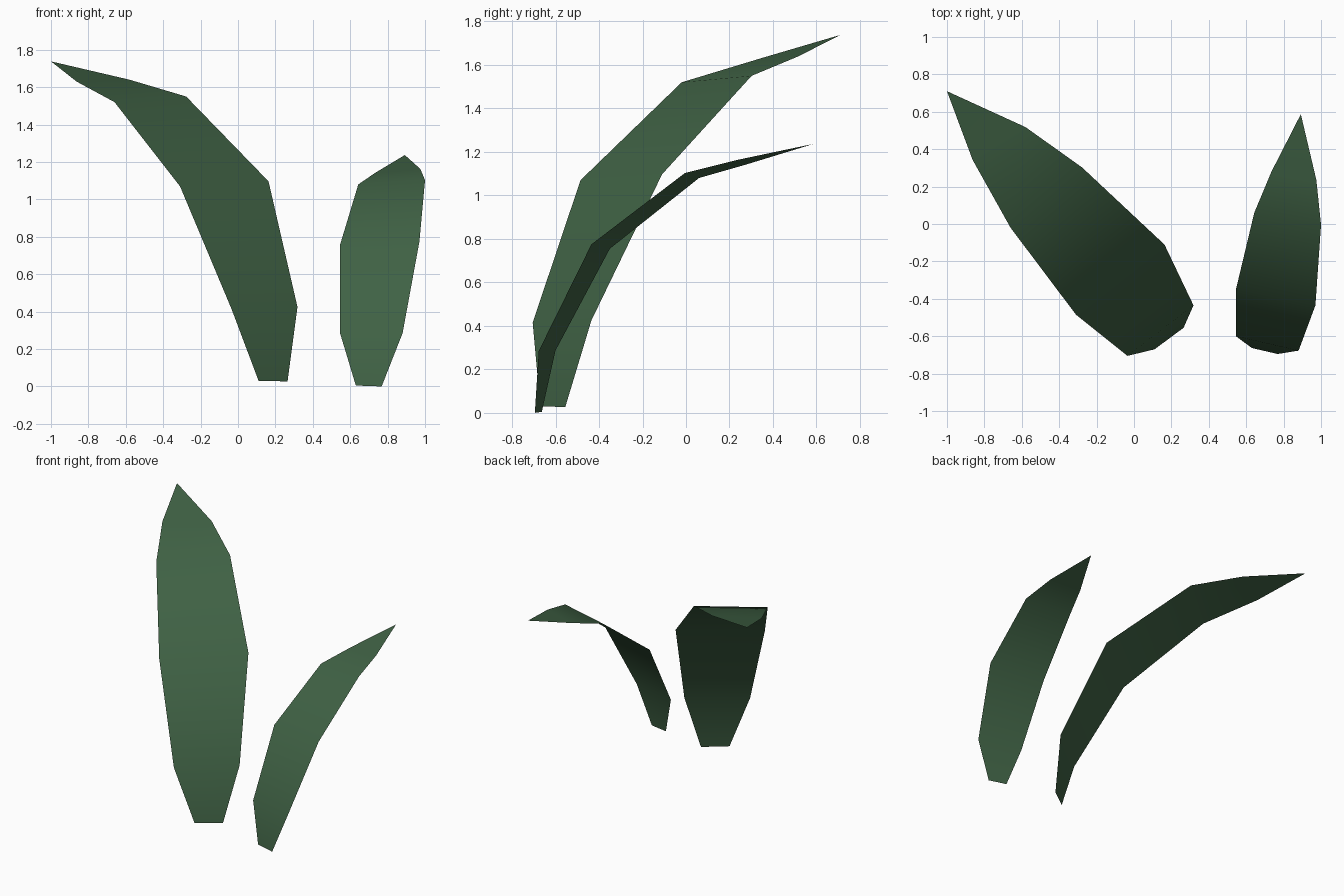
import bpy, bmesh

green = bpy.data.materials.new("leaf green")
green.diffuse_color = (0.05, 0.12, 0.058, 1.0)


def leaf(name, left, right, tip):
    """Loft a thin sheet between two edge rails and close it at the tip."""
    bm = bmesh.new()
    l = [bm.verts.new(p) for p in left]
    r = [bm.verts.new(p) for p in right]
    t = bm.verts.new(tip)
    for i in range(len(l) - 1):
        bm.faces.new((l[i], r[i], r[i + 1], l[i + 1]))
    bm.faces.new((l[-1], r[-1], t))
    for f in bm.faces:
        f.smooth = True
    mesh = bpy.data.meshes.new(name)
    bm.to_mesh(mesh)
    bm.free()
    mesh.materials.append(green)
    obj = bpy.data.objects.new(name, mesh)
    bpy.context.collection.objects.link(obj)
    return obj


# Tall leaf, arching back and to the left
leaf("large_leaf",
     left=[(0.11, -0.67, 0.03), (-0.035, -0.705, 0.415), (-0.31, -0.485, 1.07),
           (-0.66, -0.02, 1.52), (-0.863, 0.343, 1.63)],
     right=[(0.265, -0.555, 0.027), (0.318, -0.435, 0.425), (0.163, -0.11, 1.097),
            (-0.277, 0.302, 1.55), (-0.58, 0.518, 1.64)],
     tip=(-1.0, 0.71, 1.738))

# Shorter leaf, arching straight back
leaf("small_leaf",
     left=[(0.63, -0.663, 0.005), (0.545, -0.60, 0.287), (0.545, -0.35, 0.755),
           (0.643, 0.06, 1.08), (0.735, 0.28, 1.143)],
     right=[(0.768, -0.695, 0.0), (0.88, -0.677, 0.285), (0.97, -0.435, 0.775),
            (1.0, -0.005, 1.103), (0.975, 0.235, 1.163)],
     tip=(0.892, 0.587, 1.237))
